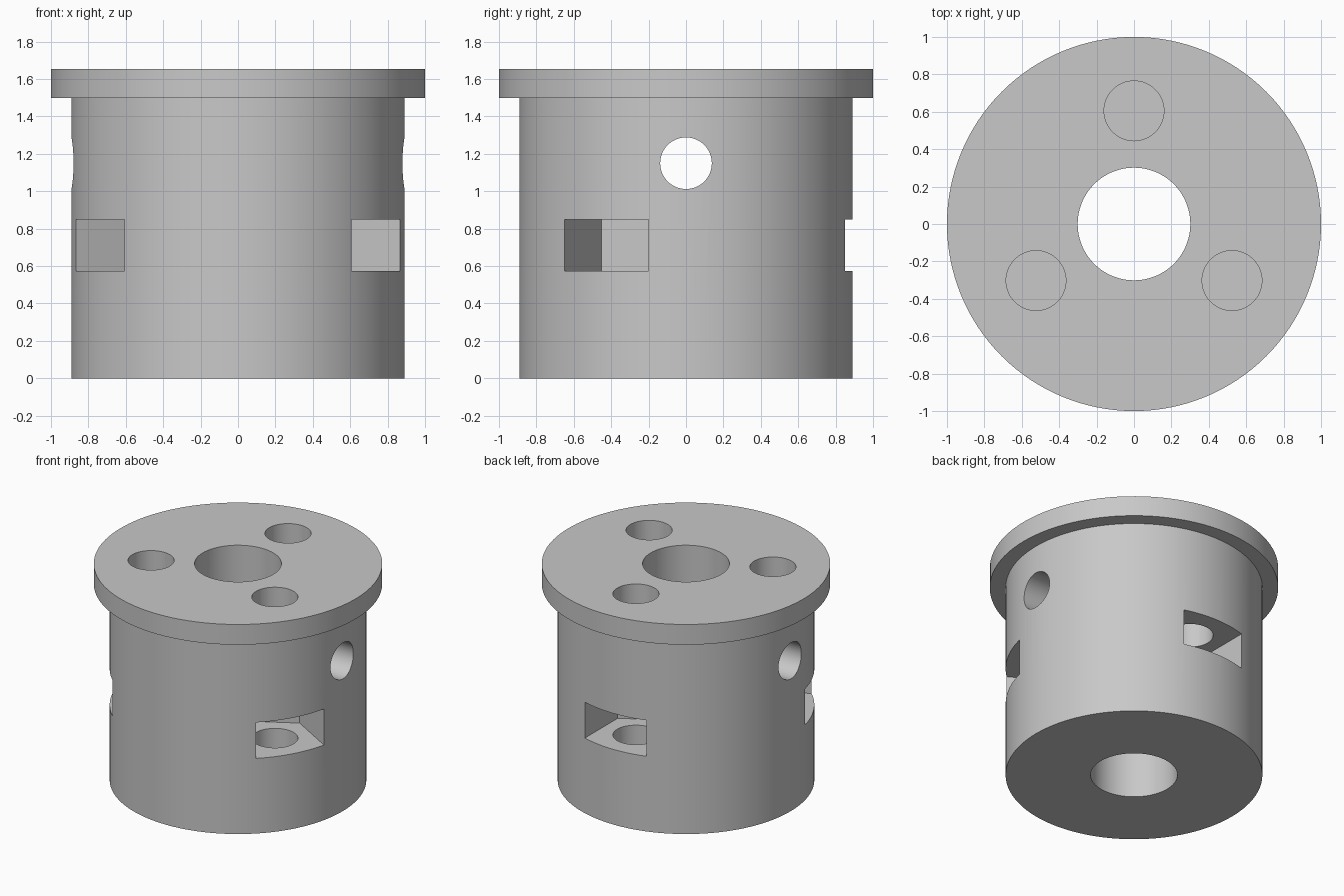
import bpy
import bmesh
from math import radians, cos, sin, pi
from mathutils import Matrix

if "Cube" in bpy.data.objects:
    bpy.data.objects.remove(bpy.data.objects["Cube"], do_unlink=True)

BODY_R, FLANGE_R, BORE_R = 0.89, 1.0, 0.301
FLANGE_Z, TOP_Z = 1.5, 1.655
SCREW_R, SCREW_DIST, SCREW_BOTTOM = 0.16, 0.605, 0.25
NUT_HALF, NUT_Z0, NUT_Z1 = 0.26, 0.575, 0.85
PIN_R, PIN_Z = 0.138, 1.15
SEGMENTS = 128

grey = bpy.data.materials.new("plain grey")
grey.use_nodes = True
colour = (0.58, 0.58, 0.58, 1)
grey.diffuse_color = colour
grey.node_tree.nodes["Principled BSDF"].inputs["Base Color"].default_value = colour


def make_object(name, bm):
    bmesh.ops.recalc_face_normals(bm, faces=bm.faces)
    mesh = bpy.data.meshes.new(name)
    bm.to_mesh(mesh)
    bm.free()
    mesh.materials.append(grey)
    obj = bpy.data.objects.new(name, mesh)
    bpy.context.collection.objects.link(obj)
    return obj


def prism(name, outline, z0, z1, matrix=Matrix()):
    """Extrude an xy outline from z0 to z1, then place it."""
    bm = bmesh.new()
    low = [bm.verts.new((x, y, z0)) for x, y in outline]
    high = [bm.verts.new((x, y, z1)) for x, y in outline]
    bm.faces.new(low)
    bm.faces.new(high)
    n = len(outline)
    for i in range(n):
        j = (i + 1) % n
        bm.faces.new((low[i], low[j], high[j], high[i]))
    bm.transform(matrix)
    return make_object(name, bm)


def circle(radius, n=64, cx=0):
    return [(cx + radius * cos(2 * pi * i / n), radius * sin(2 * pi * i / n)) for i in range(n)]


# Flanged hub with central bore, turned from a closed profile
profile = [(BORE_R, 0), (BODY_R, 0), (BODY_R, FLANGE_Z),
           (FLANGE_R, FLANGE_Z), (FLANGE_R, TOP_Z), (BORE_R, TOP_Z)]
bm = bmesh.new()
rings = []
for i in range(SEGMENTS):
    a = 2 * pi * i / SEGMENTS
    rings.append([bm.verts.new((r * cos(a), r * sin(a), z)) for r, z in profile])
for i, ring in enumerate(rings):
    after = rings[(i + 1) % SEGMENTS]
    for k in range(len(profile)):
        m = (k + 1) % len(profile)
        bm.faces.new((ring[k], after[k], after[m], ring[m]))
hub = make_object("flanged_hub", bm)

# Cross pin hole running along x
cutters = [prism("cross_hole_cutter", circle(PIN_R), -1.2, 1.2,
                 Matrix.Translation((0, 0, PIN_Z)) @ Matrix.Rotation(radians(90), 4, "Y"))]

# Blind screw holes, each with a hexagonal nut pocket open to the side
corner = NUT_HALF / cos(pi / 6)
pocket = [(1.2, -NUT_HALF), (1.2, NUT_HALF), (SCREW_DIST - corner / 2, NUT_HALF),
          (SCREW_DIST - corner, 0), (SCREW_DIST - corner / 2, -NUT_HALF)]
for angle in (90, 210, 330):
    turn = Matrix.Rotation(radians(angle), 4, "Z")
    cutters.append(prism("screw_hole_cutter", circle(SCREW_R, cx=SCREW_DIST),
                         SCREW_BOTTOM, TOP_Z + 0.1, turn))
    cutters.append(prism("nut_pocket_cutter", pocket, NUT_Z0, NUT_Z1, turn))

# Cut the holes, then remove the cutters
bpy.ops.object.select_all(action="DESELECT")
bpy.context.view_layer.objects.active = hub
hub.select_set(True)
for cutter in cutters:
    cutter.hide_render = True
    mod = hub.modifiers.new("cut", "BOOLEAN")
    mod.operation = "DIFFERENCE"
    mod.solver = "EXACT"
    mod.object = cutter
    bpy.ops.object.modifier_apply(modifier=mod.name)
    bpy.data.objects.remove(cutter, do_unlink=True)

bpy.ops.object.shade_smooth_by_angle(angle=radians(30))
